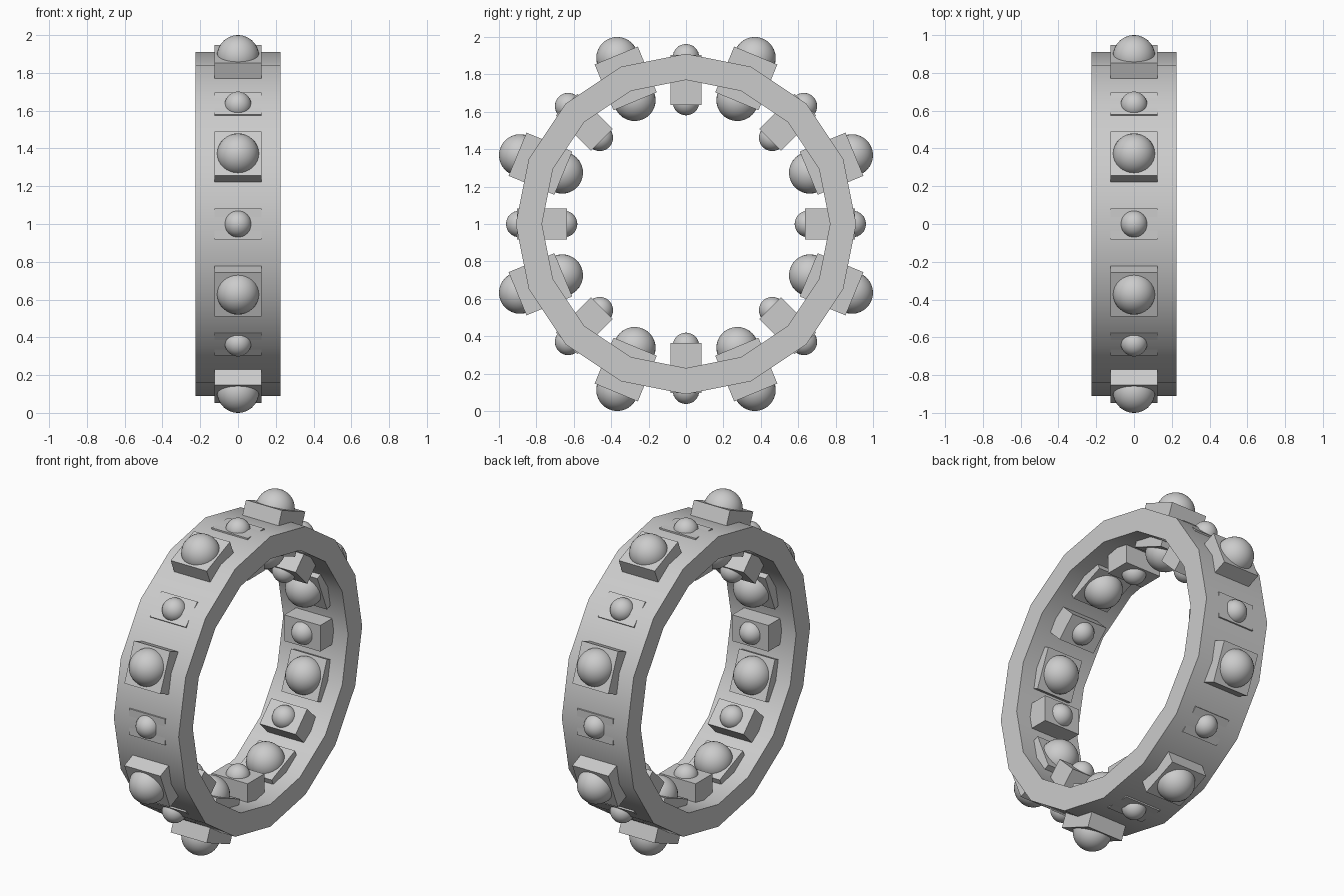
import bpy, bmesh, math
from mathutils import Matrix, Vector

cube = bpy.data.objects.get("Cube")
if cube:
    bpy.data.objects.remove(cube, do_unlink=True)

grey = bpy.data.materials.new("plain_grey")
grey.use_nodes = True
colour = (0.6, 0.6, 0.6, 1)
grey.diffuse_color = colour
grey.node_tree.nodes["Principled BSDF"].inputs["Base Color"].default_value = colour

SIDES = 16
CENTRE = Matrix.Translation((0, 0, 1))


def add_object(name, bm, matrix):
    bmesh.ops.recalc_face_normals(bm, faces=bm.faces)
    mesh = bpy.data.meshes.new(name)
    bm.to_mesh(mesh)
    bm.free()
    mesh.materials.append(grey)
    obj = bpy.data.objects.new(name, mesh)
    obj.matrix_world = matrix
    bpy.context.collection.objects.link(obj)
    bpy.ops.object.select_all(action='DESELECT')
    obj.select_set(True)
    bpy.context.view_layer.objects.active = obj
    bpy.ops.object.shade_smooth_by_angle(angle=math.radians(30))
    return obj


# Band: a rectangular section spun around the x axis
def make_band(inner=0.77, outer=0.91, half_width=0.225):
    bm = bmesh.new()
    section = [(-half_width, inner), (half_width, inner),
               (half_width, outer), (-half_width, outer)]
    verts = [bm.verts.new((x, 0, r)) for x, r in section]
    edges = [bm.edges.new((verts[i], verts[(i + 1) % 4])) for i in range(4)]
    bmesh.ops.spin(bm, geom=verts + edges, cent=(0, 0, 0), axis=(1, 0, 0),
                   angle=math.tau, steps=SIDES, use_duplicate=False)
    bmesh.ops.remove_doubles(bm, verts=bm.verts, dist=0.001)
    add_object("band", bm, CENTRE)


# Setting: a block through the band, reaching from one radius to another
def make_block(name, turn, low, high, half_depth):
    bm = bmesh.new()
    size = Vector((0.25, 2 * half_depth, high - low))
    bmesh.ops.create_cube(bm, size=1, matrix=Matrix.Translation(
        (0, 0, (low + high) / 2)) @ Matrix.Diagonal(size).to_4x4())
    add_object(name, bm, CENTRE @ turn)


# Gem: a round ball at a given radius
def make_gem(name, turn, distance, radius):
    bm = bmesh.new()
    bmesh.ops.create_uvsphere(bm, u_segments=32, v_segments=16, radius=radius,
                              matrix=Matrix.Translation((0, 0, distance)))
    add_object(name, bm, CENTRE @ turn)


make_band()
for i in range(SIDES):
    turn = Matrix.Rotation(math.tau * i / SIDES, 4, 'X')
    if i % 2:
        size, low, high, depth = "large", 0.71, 0.975, 0.125
        radius, inner, outer = 0.112, 0.717, 0.961
    else:
        size, low, high, depth = "small", 0.637, 0.903, 0.082
        radius, inner, outer = 0.071, 0.652, 0.891
    make_block(f"{size}_setting_{i}", turn, low, high, depth)
    make_gem(f"{size}_outer_gem_{i}", turn, outer, radius)
    make_gem(f"{size}_inner_gem_{i}", turn, inner, radius)
